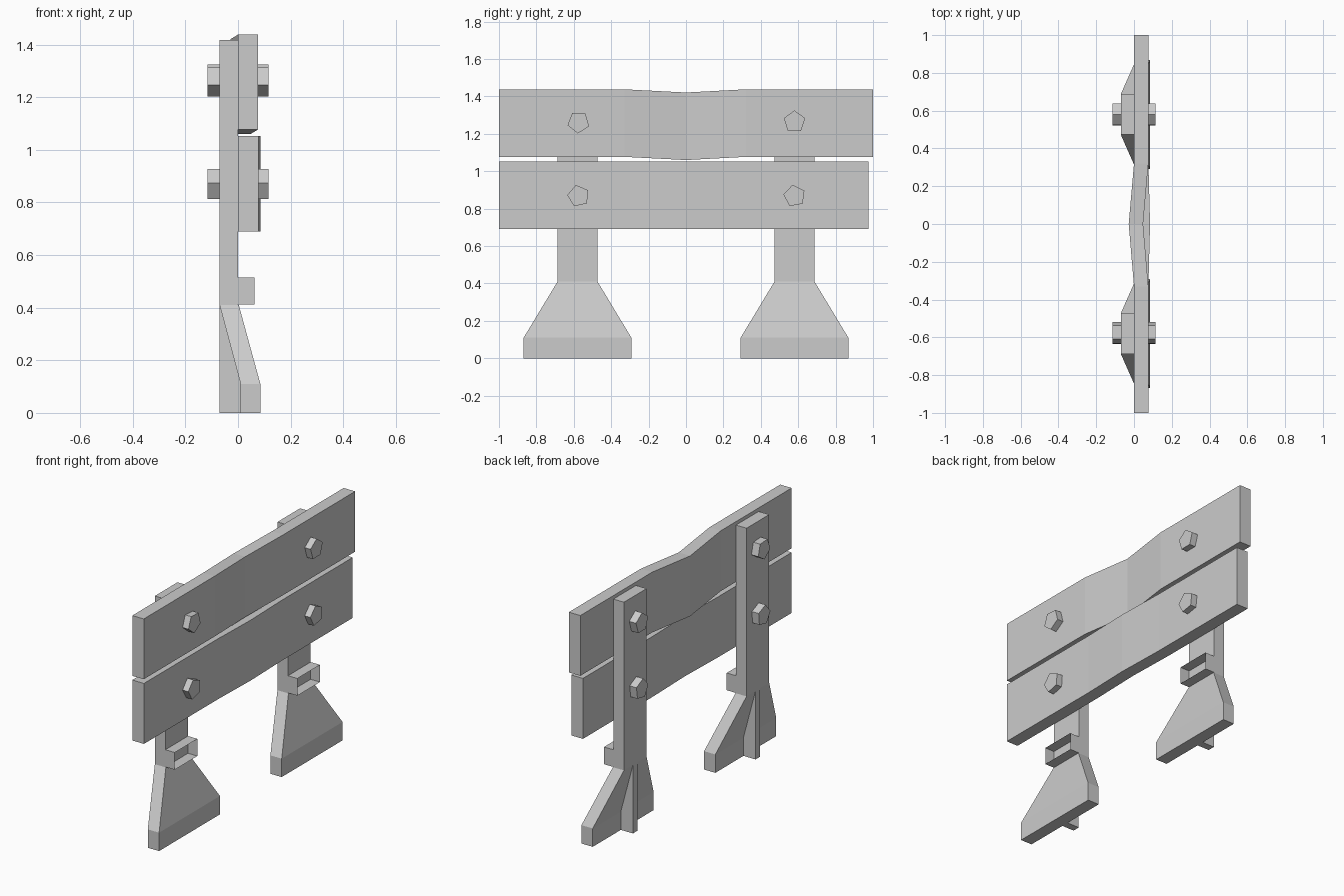
import bpy, math
from mathutils import Matrix

if "Cube" in bpy.data.objects:
    bpy.data.objects.remove(bpy.data.objects["Cube"])


def make(name, verts, faces):
    me = bpy.data.meshes.new(name)
    me.from_pydata(verts, [], faces)
    me.update()
    ob = bpy.data.objects.new(name, me)
    bpy.context.collection.objects.link(ob)
    return ob


def loft(name, rings, skip=()):
    """Skin equal-sized rings of points, cap both ends."""
    n = len(rings[0])
    verts = [p for r in rings for p in r]
    faces = [tuple(range(n))[::-1], tuple(range(len(verts) - n, len(verts)))]
    for k in range(len(rings) - 1):
        for i in range(n):
            if i in skip:
                continue
            j = (i + 1) % n
            faces.append((k*n + i, k*n + j, k*n + n + j, k*n + n + i))
    return make(name, verts, faces)


def level(x0, x1, y0, y1, z):
    return [(x0, y0, z), (x1, y0, z), (x1, y1, z), (x0, y1, z)]


def plank(name, stations, z0, z1, thick):
    """Board along y; each station is (y, x offset, z offset)."""
    return loft(name, [[(dx, y, z1 + dz), (dx + thick, y, z1 + dz),
                        (dx + thick, y, z0 + dz), (dx, y, z0 + dz)]
                       for y, dx, dz in stations])


# Boards: the upper one is dented, the lower one bulges slightly
plank("upper_board", [(-1, 0, 0), (-.33, 0, 0), (0, -.028, -.017),
                      (.32, 0, 0), (1, 0, 0)], 1.077, 1.438, .076)
plank("lower_board", [(-1, 0, 0), (-.3, 0, 0), (0, .008, 0),
                      (.3, 0, 0), (.975, 0, 0)], .69, 1.052, .077)

HW = .107  # half width of a post
for side, s in (("left", -1), ("right", 1)):
    c = s * .58
    a, b = c - HW, c + HW
    # Post flowing into the splayed foot
    loft(side + "_post", [level(-.07, 0, a, b, .41),
                          level(-.07, 0, a, b, 1.417)])
    loft(side + "_foot", [level(.01, .085, c - .288, c + .288, 0),
                          level(.01, .085, c - .288, c + .288, .11),
                          level(-.07, .003, a, b, .41)])
    # Upright rib behind the foot
    prof = [(-.07, 0), (.012, 0), (.012, .11), (-.07, .41)]
    loft(side + "_rib", [[(x, c + d, z) for x, z in prof]
                         for d in (.022, -.022)])
    # Open-fronted bracket box on the post
    loft(side + "_bracket", [level(0, .062, a, b, .412),
                             level(0, .062, a, b, .515)], skip=(1,))

# Five-sided bolts through boards and posts: y, z, angle of one corner
for i, (y, z, ang) in enumerate([(-.575, 1.262, -93), (.58, 1.265, 90),
                                 (-.575, .868, 175), (.58, .868, 100)]):
    rings = []
    for x in (-.115, .115):
        rings.append([(x, y + .06 * math.cos(math.radians(ang + 72 * k)),
                       z + .06 * math.sin(math.radians(ang + 72 * k)))
                      for k in range(5)])
    loft("bolt_%d" % (i + 1), rings)
